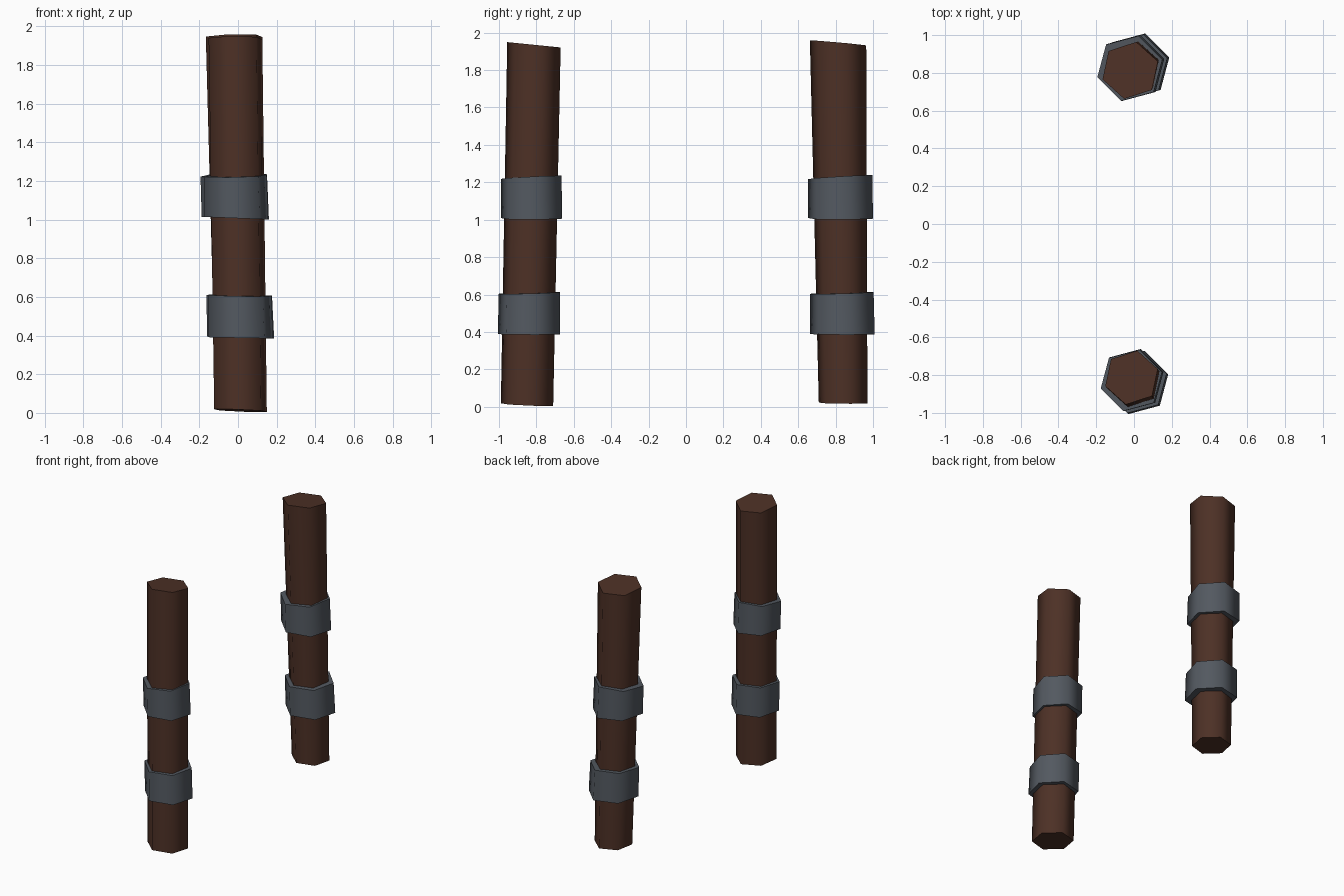
import bpy, bmesh, math

if "Cube" in bpy.data.objects:
    bpy.data.objects.remove(bpy.data.objects["Cube"])


def material(name, rgb):
    m = bpy.data.materials.new(name)
    m.diffuse_color = (*rgb, 1)
    m.use_nodes = True
    m.node_tree.nodes["Principled BSDF"].inputs["Base Color"].default_value = m.diffuse_color
    return m


wood = material("dark brown wood", (0.074, 0.030, 0.019))
iron = material("slate grey iron", (0.086, 0.099, 0.117))


def hex_prism(name, mat, bottom, top, turn):
    """Six-sided prism between two rings: (x, y, z, radius, slope_x, slope_y)."""
    bm = bmesh.new()
    rings = []
    for x, y, z, r, sx, sy in (bottom, top):
        ring = []
        for i in range(6):
            a = math.radians(turn + 60 * i)
            dx, dy = r * math.cos(a), r * math.sin(a)
            ring.append(bm.verts.new((x + dx, y + dy, z + sx * dx + sy * dy)))
        rings.append(ring)
    lo, hi = rings
    for i in range(6):
        j = (i + 1) % 6
        bm.faces.new((lo[i], lo[j], hi[j], hi[i])).smooth = True
    # flat end caps with sharp rims
    for cap in (bm.faces.new(lo[::-1]), bm.faces.new(hi)):
        for e in cap.edges:
            e.smooth = False
    me = bpy.data.meshes.new(name)
    bm.to_mesh(me)
    bm.free()
    me.materials.append(mat)
    ob = bpy.data.objects.new(name, me)
    bpy.context.collection.objects.link(ob)
    return ob


# leaning wooden posts
hex_prism("front_post", wood, (0.013, -0.85, 0.012, 0.143, -0.04, -0.04),
          (-0.013, -0.813, 1.935, 0.146, 0.0, -0.10), 18)
hex_prism("back_post", wood, (0.012, 0.84, 0.02, 0.133, -0.03, -0.01),
          (-0.02, 0.813, 1.945, 0.154, 0.02, -0.09), 18)

# iron bands wrapped round each post
hex_prism("front_lower_band", iron, (0.015, -0.84, 0.388, 0.172, -0.02, 0.0),
          (0.008, -0.837, 0.608, 0.170, -0.02, 0.03), 15)
hex_prism("front_upper_band", iron, (-0.008, -0.826, 1.007, 0.170, -0.04, 0.0),
          (-0.014, -0.828, 1.227, 0.168, 0.02, 0.05), 15)
hex_prism("back_lower_band", iron, (0.014, 0.836, 0.388, 0.179, -0.02, 0.0),
          (0.006, 0.833, 0.608, 0.176, -0.02, 0.03), 15)
hex_prism("back_upper_band", iron, (-0.014, 0.826, 1.007, 0.180, -0.04, 0.0),
          (-0.022, 0.824, 1.228, 0.178, 0.02, 0.06), 15)
